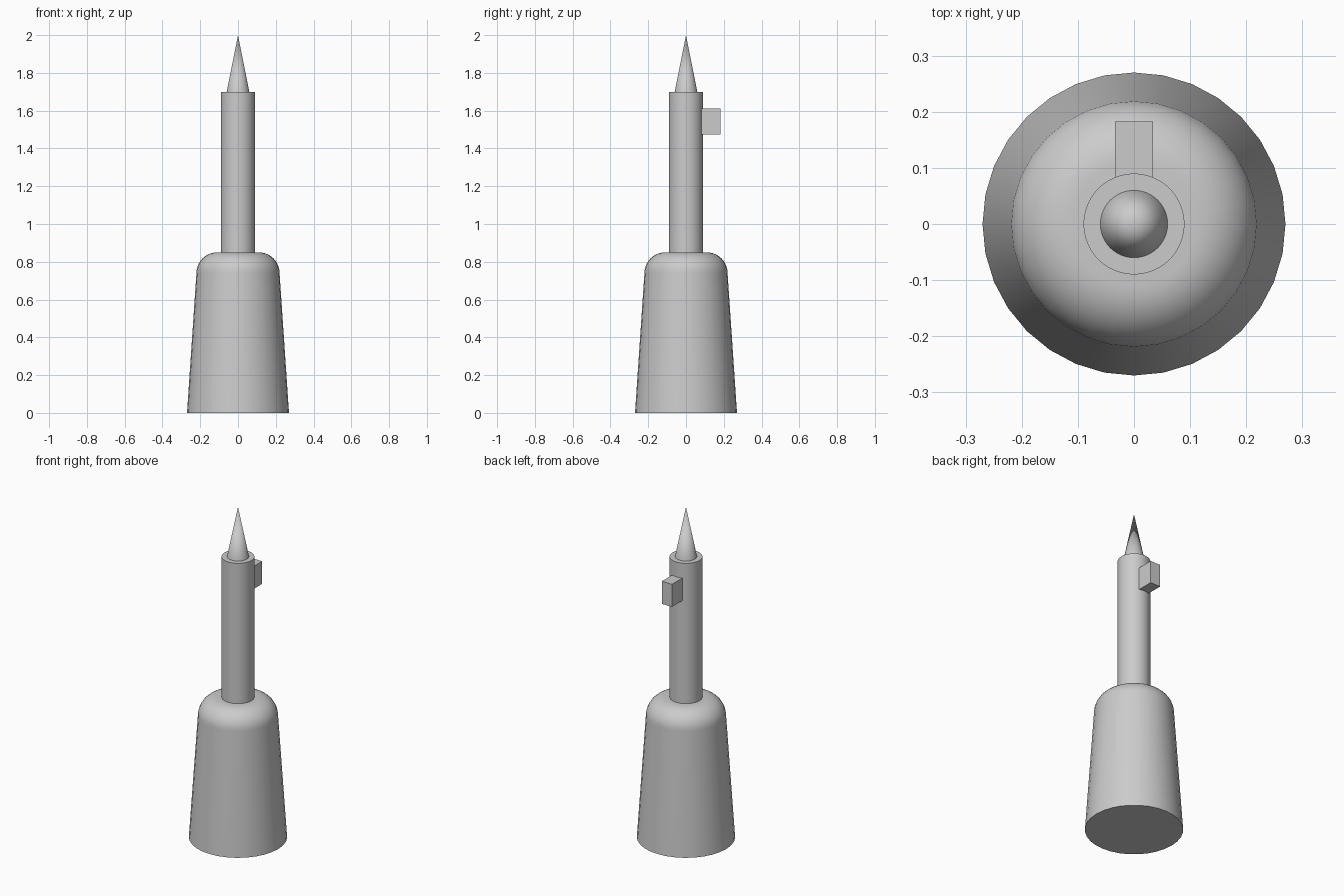
import bpy, bmesh, math

cube = bpy.data.objects.get("Cube")
if cube:
    bpy.data.objects.remove(cube, do_unlink=True)

grey = bpy.data.materials.new("plain grey")
grey.use_nodes = True
COLOUR = (0.6, 0.6, 0.6, 1)
grey.diffuse_color = COLOUR
grey.node_tree.nodes["Principled BSDF"].inputs["Base Color"].default_value = COLOUR


def add_part(name, bm, smooth=True):
    bmesh.ops.recalc_face_normals(bm, faces=bm.faces)
    mesh = bpy.data.meshes.new(name)
    bm.to_mesh(mesh)
    bm.free()
    mesh.materials.append(grey)
    obj = bpy.data.objects.new(name, mesh)
    bpy.context.collection.objects.link(obj)
    if smooth:
        bpy.ops.object.select_all(action="DESELECT")
        obj.select_set(True)
        bpy.context.view_layer.objects.active = obj
        bpy.ops.object.shade_smooth_by_angle(angle=math.radians(30))
    return obj


def lathe(name, profile, sides=32):
    """Revolve a (radius, height) profile about the z axis."""
    bm = bmesh.new()
    verts = [bm.verts.new((r, 0, z)) for r, z in profile]
    edges = [bm.edges.new(pair) for pair in zip(verts, verts[1:])]
    bmesh.ops.spin(bm, geom=verts + edges, cent=(0, 0, 0), axis=(0, 0, 1),
                   angle=math.tau, steps=sides)
    bmesh.ops.remove_doubles(bm, verts=bm.verts, dist=0.0005)
    return add_part(name, bm)


# Tapered base with a rounded shoulder
FILLET, TOP = 0.11, 0.85
shoulder = [(0.11 + FILLET * math.cos(a), TOP - FILLET + FILLET * math.sin(a))
            for a in (math.pi / 2 * i / 10 for i in range(11))]
lathe("tapered_base", [(0, 0), (0.27, 0)] + shoulder + [(0, TOP)])

# Column and pointed tip
lathe("column", [(0, TOP - 0.02), (0.09, TOP - 0.02), (0.09, 1.7), (0, 1.7)], 48)
lathe("pointed_tip", [(0, 1.7), (0.06, 1.7), (0, 2)], 48)

# Small block on the back of the column
bm = bmesh.new()
bmesh.ops.create_cube(bm, size=1)
bmesh.ops.scale(bm, vec=(0.068, 0.103, 0.137), verts=bm.verts)
bmesh.ops.translate(bm, vec=(0, 0.1315, 1.542), verts=bm.verts)
add_part("back_block", bm, smooth=False)
